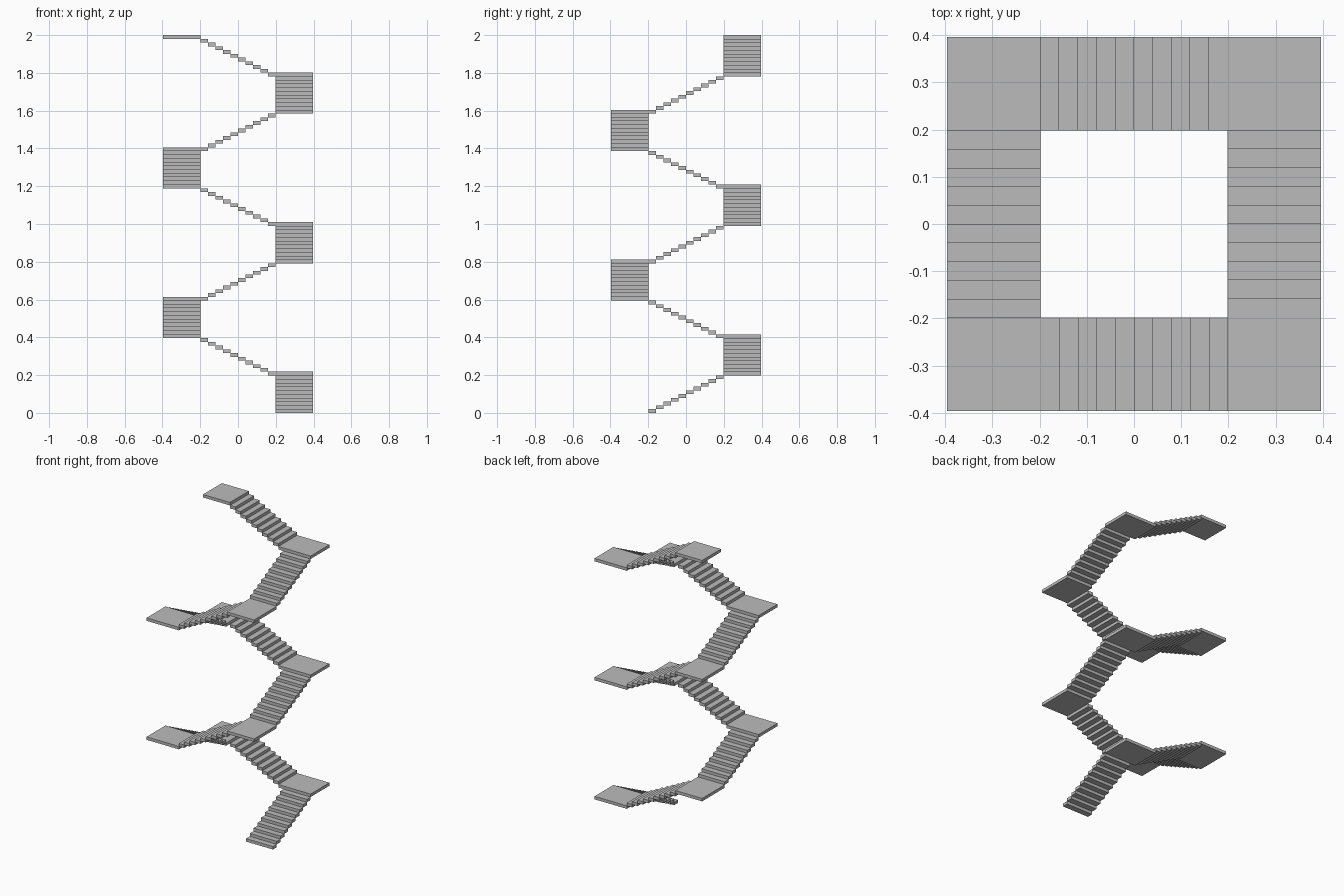
import bpy
import bmesh
import math
from mathutils import Matrix, Vector

cube = bpy.data.objects.get("Cube")
if cube:
    bpy.data.objects.remove(cube, do_unlink=True)

FLIGHTS = 10
STEPS = 10
RISE = 2 / (FLIGHTS * STEPS + 1)   # slab thickness equals the rise
TREAD = 2 * RISE
WIDTH = 10 * RISE                  # stair width and half the open well

stone = bpy.data.materials.new("light_grey")
stone.use_nodes = True
grey = (0.5, 0.5, 0.5, 1)
stone.diffuse_color = grey
stone.node_tree.nodes["Principled BSDF"].inputs["Base Color"].default_value = grey


def add_slab(bm, low, size, turn):
    """Box from its low corner, turned about the central axis."""
    size = Vector(size)
    centre = Vector(low) + size / 2
    bmesh.ops.create_cube(
        bm, size=1,
        matrix=turn @ Matrix.Translation(centre) @ Matrix.Diagonal((*size, 1)))


def make_object(name, slabs, turn):
    bm = bmesh.new()
    for low, size in slabs:
        add_slab(bm, low, size, turn)
    mesh = bpy.data.meshes.new(name)
    bm.to_mesh(mesh)
    bm.free()
    mesh.materials.append(stone)
    obj = bpy.data.objects.new(name, mesh)
    bpy.context.collection.objects.link(obj)


# Each flight climbs one side of the square well, then reaches a corner landing
for k in range(FLIGHTS):
    turn = Matrix.Rotation(k * math.pi / 2, 4, 'Z')
    base = k * STEPS * RISE
    steps = [((WIDTH, -WIDTH + i * TREAD, base + i * RISE), (WIDTH, TREAD, RISE))
             for i in range(STEPS)]
    make_object(f"stair_flight_{k + 1}", steps, turn)
    landing = [((WIDTH, WIDTH, base + STEPS * RISE), (WIDTH, WIDTH, RISE))]
    make_object(f"corner_landing_{k + 1}", landing, turn)
